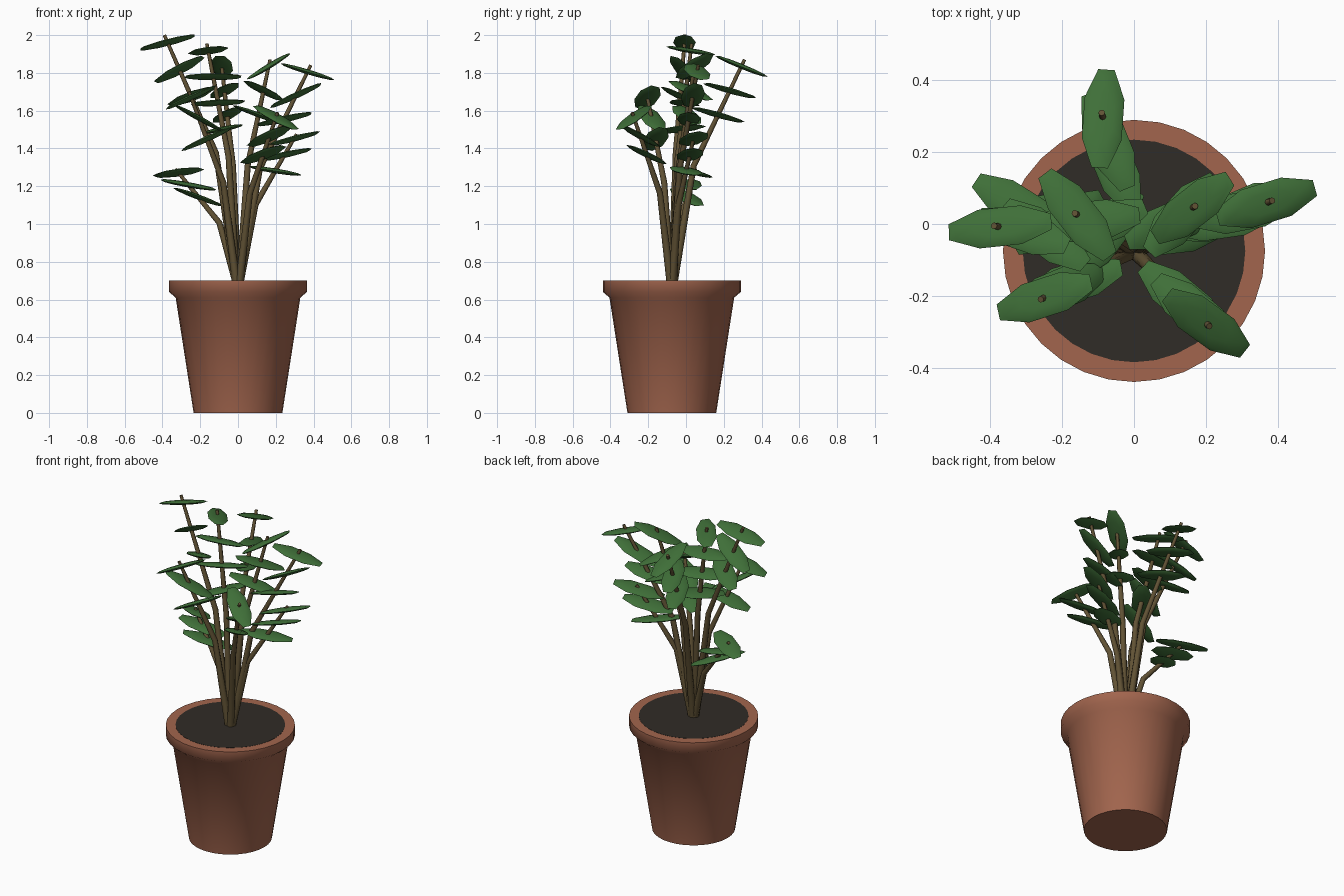
import bpy, bmesh
from math import sin, cos, pi, radians
from mathutils import Vector, Matrix

if "Cube" in bpy.data.objects:
    bpy.data.objects.remove(bpy.data.objects["Cube"])

X, Y = Vector((1, 0, 0)), Vector((0, 1, 0))
CY = -0.075   # pot centre in y
SOIL = 0.70   # soil height


def material(name, rgb):
    m = bpy.data.materials.new(name)
    m.diffuse_color = (*rgb, 1)
    m.use_nodes = True
    m.node_tree.nodes["Principled BSDF"].inputs["Base Color"].default_value = m.diffuse_color
    return m


CLAY = material("terracotta", (0.36, 0.13, 0.075))
EARTH = material("soil", (0.03, 0.025, 0.02))
BARK = material("bark", (0.12, 0.085, 0.035))
GREEN = material("leaf_green", (0.05, 0.16, 0.04))


def finish(name, bm, mat):
    bmesh.ops.recalc_face_normals(bm, faces=bm.faces)
    mesh = bpy.data.meshes.new(name)
    bm.to_mesh(mesh)
    bm.free()
    mesh.materials.append(mat)
    ob = bpy.data.objects.new(name, mesh)
    bpy.context.collection.objects.link(ob)
    bpy.ops.object.select_all(action='DESELECT')
    ob.select_set(True)
    bpy.context.view_layer.objects.active = ob
    bpy.ops.object.shade_smooth_by_angle(angle=radians(50))


def skin(name, mat, sections, n):
    # tube through sections (centre, radius, u, v), capped at both ends
    bm = bmesh.new()
    rings = [[bm.verts.new(c + r * (cos(2 * pi * i / n) * u + sin(2 * pi * i / n) * v))
              for i in range(n)] for c, r, u, v in sections]
    for a, b in zip(rings, rings[1:]):
        for i in range(n):
            k = (i + 1) % n
            bm.faces.new((a[i], a[k], b[k], b[i]))
    bm.faces.new(rings[0])
    bm.faces.new(rings[-1])
    finish(name, bm, mat)


def lathe(name, mat, profile):
    skin(name, mat, [(Vector((0, CY, z)), r, X, Y) for r, z in profile], 32)


# pot with flared rim, and the soil disc
lathe("pot", CLAY, [(0.235, 0), (0.33, 0.61), (0.365, 0.64), (0.365, SOIL)])
lathe("soil", EARTH, [(0.31, 0.66), (0.31, SOIL + 0.001)])


def add_stem(name, tip):
    # stem leaves the soil steeply, bends halfway up and leans out to its tip
    root = Vector((0, CY, SOIL))
    rise = tip - root
    out = Vector((rise.x, rise.y, 0))
    base = root + out.normalized() * 0.012
    bend = root + out * 0.3 + Vector((0, 0, 0.52 * rise.z))
    sections = []
    for p, r, d in ((base, 0.021, bend - base), (bend, 0.016, tip - base),
                    (tip, 0.009, tip - bend)):
        u = Y.cross(d).normalized()
        sections.append((p, r, u, d.normalized().cross(u)))
    skin(name, BARK, sections, 8)
    return bend


def add_leaf(name, centre, yaw, pitch):
    # flattened octagonal ellipsoid; rising leaves lean back, drooping ones forward
    a, p = radians(yaw), radians(pitch)
    d = Vector((cos(p) * cos(a), cos(p) * sin(a), sin(p)))
    n = Vector((0, 0.25 if pitch >= 0 else -0.1, 1))
    n = (n - d * n.dot(d)).normalized()
    frame = Matrix((d, n.cross(d), n)).transposed().to_4x4()
    size = Matrix.Diagonal((0.160, 0.060, 0.013, 1))
    bm = bmesh.new()
    bmesh.ops.create_uvsphere(bm, u_segments=8, v_segments=6, radius=1)
    bmesh.ops.transform(bm, verts=bm.verts, matrix=Matrix.Translation(centre)
                        @ frame @ size @ Matrix.Rotation(pi / 8, 4, 'Z'))
    finish(name, bm, GREEN)


# each stem: tip, then yaw and pitch of its leaves from the top down
PLANT = [
    ((-.39, -.005, 2), [(6, 14), (-19, 27), (-37, 18)]),
    ((-.165, .03, 1.955), [(-52, 7), (6, 0), (23, 2), (53, 7)]),
    ((-.09, .31, 1.87), [(86, -22), (112, -15), (113, -15)]),
    ((.17, .05, 1.87), [(38, 26), (48, -20), (23, -19)]),
    ((.385, .065, 1.84), [(17, -16), (11, 24), (8, 12)]),
    ((.21, -.285, 1.59), [(-36, -25), (-40, 21), (-40, 18)]),
    ((-.26, -.21, 1.7), [(18, 23), (23, -27), (17, 23)]),
    ((-.33, .05, 1.29), [(-32, 8), (4, -10), (30, -18)]),
    ((.31, .045, 1.475), [(23, 13), (18, 11), (27, -8)]),
]
for i, (tip, leaves) in enumerate(PLANT, 1):
    tip = Vector(tip)
    bend = add_stem(f"stem_{i}", tip)
    height = tip.z - SOIL
    for j, (yaw, pitch) in enumerate(leaves):
        # leaves are evenly spaced, in proportion to the stem height
        drop = height * (0.03 + 0.11 * j)
        centre = tip.lerp(bend, drop / (tip.z - bend.z))
        add_leaf(f"leaf_{i}_{j + 1}", centre, yaw, pitch)
